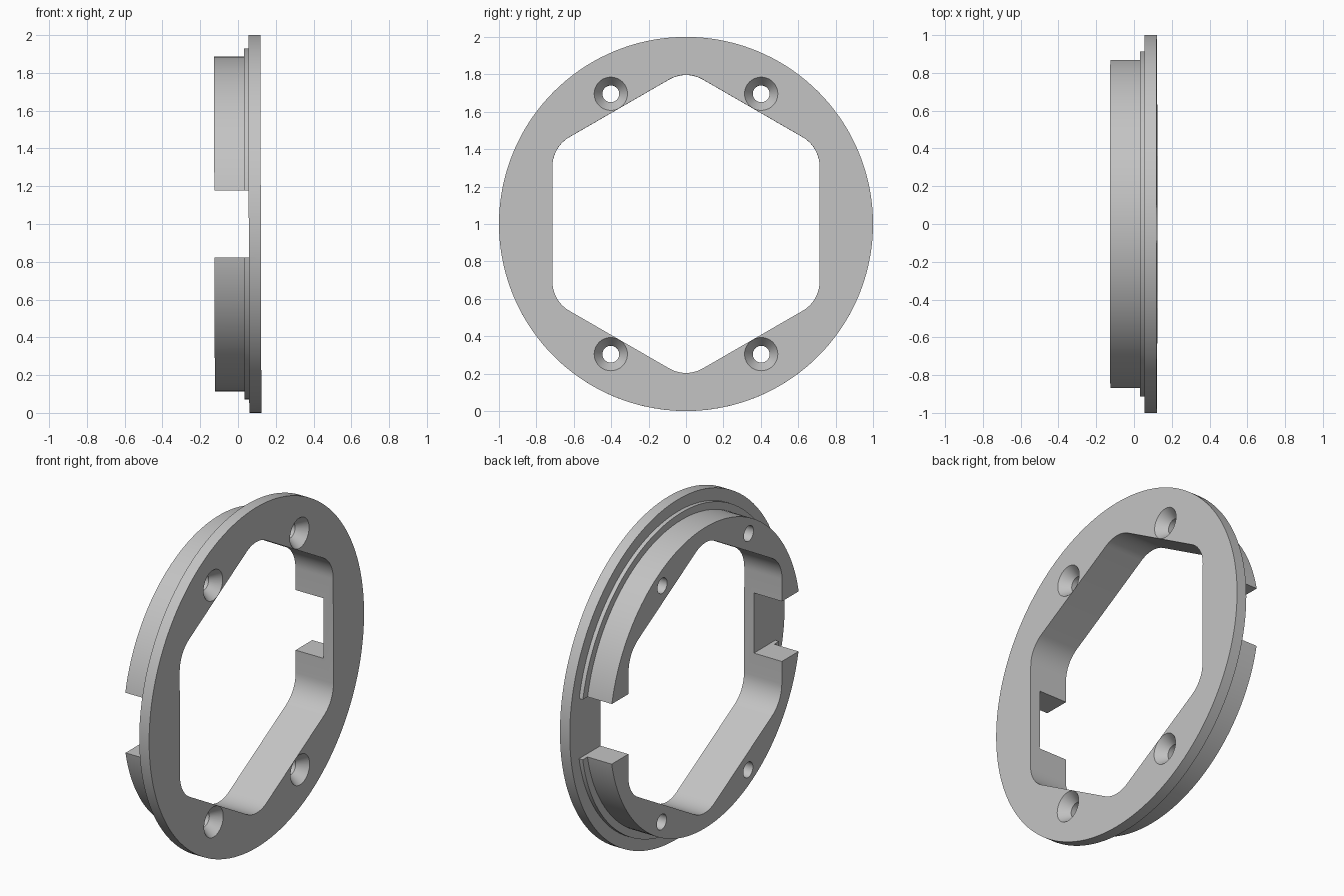
import bpy, bmesh, math
from mathutils import Matrix

cube = bpy.data.objects.get("Cube")
if cube:
    bpy.data.objects.remove(cube, do_unlink=True)

BACK, STEP, FLANGE, FACE = -0.125, 0.033, 0.057, 0.121   # stations along x
HEX_APOTHEM, HEX_FILLET = 0.714, 0.18
HOLE_RADIUS, SINK_RADIUS, SINK_DEPTH = 0.045, 0.089, 0.06
NOTCH_HALF = 0.177

grey = bpy.data.materials.new("plain grey")
grey.use_nodes = True
colour = (0.55, 0.55, 0.55, 1)
grey.diffuse_color = colour
grey.node_tree.nodes["Principled BSDF"].inputs["Base Color"].default_value = colour


def make_object(name, bm):
    bmesh.ops.recalc_face_normals(bm, faces=bm.faces)
    mesh = bpy.data.meshes.new(name)
    bm.to_mesh(mesh)
    bm.free()
    mesh.materials.append(grey)
    obj = bpy.data.objects.new(name, mesh)
    bpy.context.collection.objects.link(obj)
    return obj


def loft(name, rings):
    """Solid from equal-length (y, z) outlines placed at x stations."""
    bm = bmesh.new()
    loops = [[bm.verts.new((x, y, z)) for y, z in pts] for x, pts in rings]
    n = len(loops[0])
    for a, b in zip(loops, loops[1:]):
        for i in range(n):
            j = (i + 1) % n
            bm.faces.new((a[i], a[j], b[j], b[i]))
    bm.faces.new(loops[0])
    bm.faces.new(loops[-1])
    return make_object(name, bm)


def circle(radius, n, cy=0, cz=0):
    return [(cy + radius * math.cos(math.tau * i / n),
             cz + radius * math.sin(math.tau * i / n)) for i in range(n)]


def rounded_hexagon(apothem, fillet, steps=10):
    pts = []
    centre = (apothem - fillet) / math.cos(math.pi / 6)
    for k in range(6):
        corner = math.radians(30 + 60 * k)
        for s in range(steps + 1):
            a = corner + math.radians(-30 + 60 * s / steps)
            pts.append((centre * math.cos(corner) + fillet * math.cos(a),
                        centre * math.sin(corner) + fillet * math.sin(a)))
    return pts


# Turned body: boss, step and flange
profile = [(BACK, 0.887), (STEP, 0.887), (STEP, 0.93),
           (FLANGE, 0.93), (FLANGE, 1), (FACE, 1)]
ring = loft("mounting_ring", [(x, circle(r, 144)) for x, r in profile])

# Hexagonal opening
hexagon = rounded_hexagon(HEX_APOTHEM, HEX_FILLET)
cutters = [loft("opening_cutter", [(-1, hexagon), (1, hexagon)])]

# Side notches through boss and step
bm = bmesh.new()
bmesh.ops.create_cube(bm, size=1, matrix=Matrix.Translation((FLANGE - 0.5, 0, 0))
                      @ Matrix.Diagonal((1, 3, 2 * NOTCH_HALF, 1)))
cutters.append(make_object("notch_cutter", bm))

# Countersunk screw holes
slope = (SINK_RADIUS - HOLE_RADIUS) / SINK_DEPTH
for sy in (-1, 1):
    for sz in (-1, 1):
        stations = [(-1, HOLE_RADIUS), (FACE - SINK_DEPTH, HOLE_RADIUS),
                    (FACE + 0.02, SINK_RADIUS + 0.02 * slope)]
        cutters.append(loft("screw_hole_cutter",
                            [(x, circle(r, 40, sy * 0.402, sz * 0.696))
                             for x, r in stations]))

bpy.context.view_layer.objects.active = ring
ring.select_set(True)
for cutter in cutters:
    cutter.hide_render = True
    mod = ring.modifiers.new("cut", 'BOOLEAN')
    mod.operation = 'DIFFERENCE'
    mod.solver = 'EXACT'
    mod.object = cutter
    bpy.ops.object.modifier_apply(modifier=mod.name)
    bpy.data.objects.remove(cutter, do_unlink=True)

bpy.ops.object.select_all(action='DESELECT')
ring.select_set(True)
bpy.ops.object.shade_smooth_by_angle(angle=math.radians(25))

# Stand upright with its very slight lean
ring.rotation_euler.y = -0.0027
ring.location.z = 1
